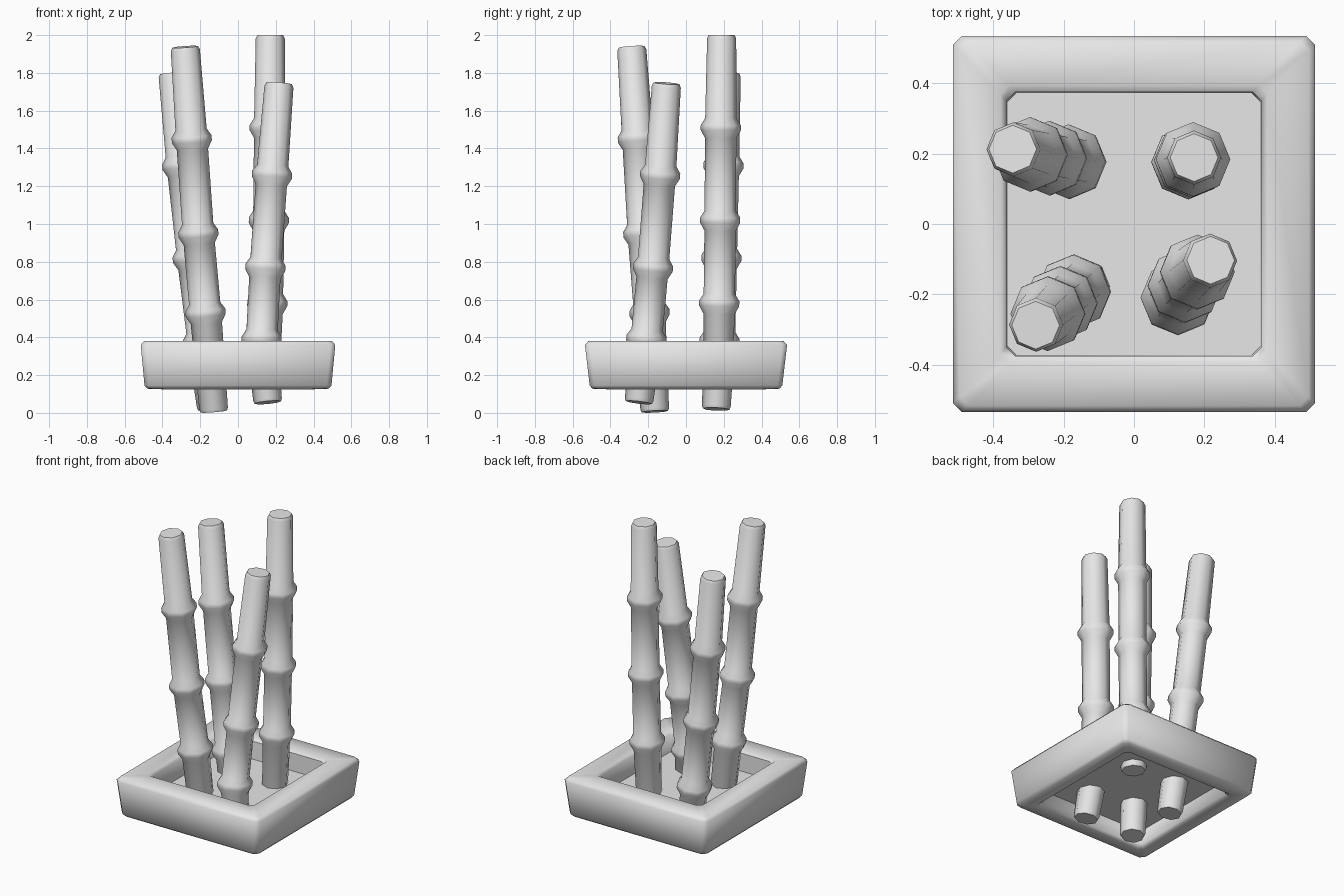
import bpy, bmesh, math
from mathutils import Vector

cube = bpy.data.objects.get("Cube")
if cube:
    bpy.data.objects.remove(cube)

GREY = (0.8, 0.8, 0.8, 1)
mat = bpy.data.materials.new("light grey")
mat.use_nodes = True
mat.diffuse_color = GREY
mat.node_tree.nodes["Principled BSDF"].inputs["Base Color"].default_value = GREY


def loft(name, rings):
    """Skin a list of equal point rings and cap both ends."""
    bm = bmesh.new()
    loops = [[bm.verts.new(p) for p in ring] for ring in rings]
    n = len(loops[0])
    for a, b in zip(loops, loops[1:]):
        for i in range(n):
            j = (i + 1) % n
            bm.faces.new((a[i], a[j], b[j], b[i]))
    bm.faces.new(loops[0])
    bm.faces.new(loops[-1])
    bmesh.ops.recalc_face_normals(bm, faces=bm.faces)
    mesh = bpy.data.meshes.new(name)
    bm.to_mesh(mesh)
    bm.free()
    mesh.materials.append(mat)
    obj = bpy.data.objects.new(name, mesh)
    bpy.context.collection.objects.link(obj)
    bpy.ops.object.select_all(action="DESELECT")
    obj.select_set(True)
    bpy.context.view_layer.objects.active = obj
    bpy.ops.object.shade_smooth_by_angle(angle=math.radians(50))
    return obj


def cut_square(x, y, z, c=0.025):
    """Rectangle with its corners cut off."""
    return [Vector((px, py, z)) for px, py in (
        (x, c - y), (x, y - c), (x - c, y), (c - x, y),
        (-x, y - c), (-x, c - y), (c - x, -y), (x - c, -y))]


# Tray: section from the underside recess, over the rim, to the planting floor
tray_section = [
    (0.385, 0.40, 0.235), (0.385, 0.40, 0.145), (0.405, 0.42, 0.125),
    (0.48, 0.495, 0.128), (0.495, 0.51, 0.145), (0.515, 0.535, 0.36),
    (0.497, 0.517, 0.38), (0.38, 0.395, 0.38), (0.363, 0.376, 0.365),
    (0.36, 0.373, 0.25)]
loft("tray", [cut_square(*s) for s in tray_section])


def stalk(name, joints, sides=8):
    """Jointed cane through the joints, listed from bottom to top."""
    pts = [Vector(p) for p in joints]
    rings = []

    def ring(centre, axis, r):
        u = Vector((1, 0, 0))
        u = (u - axis * u.dot(axis)).normalized()
        v = axis.cross(u)
        rings.append([centre + r * (u * math.cos(t) + v * math.sin(t))
                      for t in (i * math.tau / sides for i in range(sides))])

    down = (pts[1] - pts[0]).normalized()
    ring(pts[0], down, 0.07)
    ring(pts[0] + down * 0.015, down, 0.076)
    # Swollen nodes
    for prev, p, nxt in zip(pts, pts[1:], pts[2:]):
        below, above = (p - prev).normalized(), (nxt - p).normalized()
        mid = (below + above).normalized()
        ring(p - below * 0.055, below, 0.083)
        ring(p - mid * 0.014, mid, 0.106)
        ring(p + mid * 0.014, mid, 0.106)
        ring(p + above * 0.05, above, 0.083)
    up = (pts[-1] - pts[-2]).normalized()
    ring(pts[-1] - up * 0.018, up, 0.077)
    ring(pts[-1], up, 0.068)
    loft(name, rings)


stalk("front_right_stalk", [(-0.128, -0.165, 0.007), (-0.172, -0.193, 0.53),
      (-0.21, -0.226, 0.95), (-0.245, -0.255, 1.45), (-0.28, -0.288, 1.938)])
stalk("back_right_stalk", [(-0.14, 0.16, 0.02), (-0.185, 0.177, 0.38),
      (-0.24, 0.187, 0.82), (-0.295, 0.198, 1.31), (-0.345, 0.213, 1.8)])
stalk("back_left_stalk", [(0.145, 0.17, 0.2), (0.155, 0.176, 0.58),
      (0.163, 0.181, 1.02), (0.168, 0.184, 1.51), (0.171, 0.189, 2.0)])
stalk("front_left_stalk", [(0.158, -0.25, 0.055), (0.125, -0.21, 0.39),
      (0.145, -0.175, 0.77), (0.18, -0.137, 1.26), (0.218, -0.103, 1.745)])
